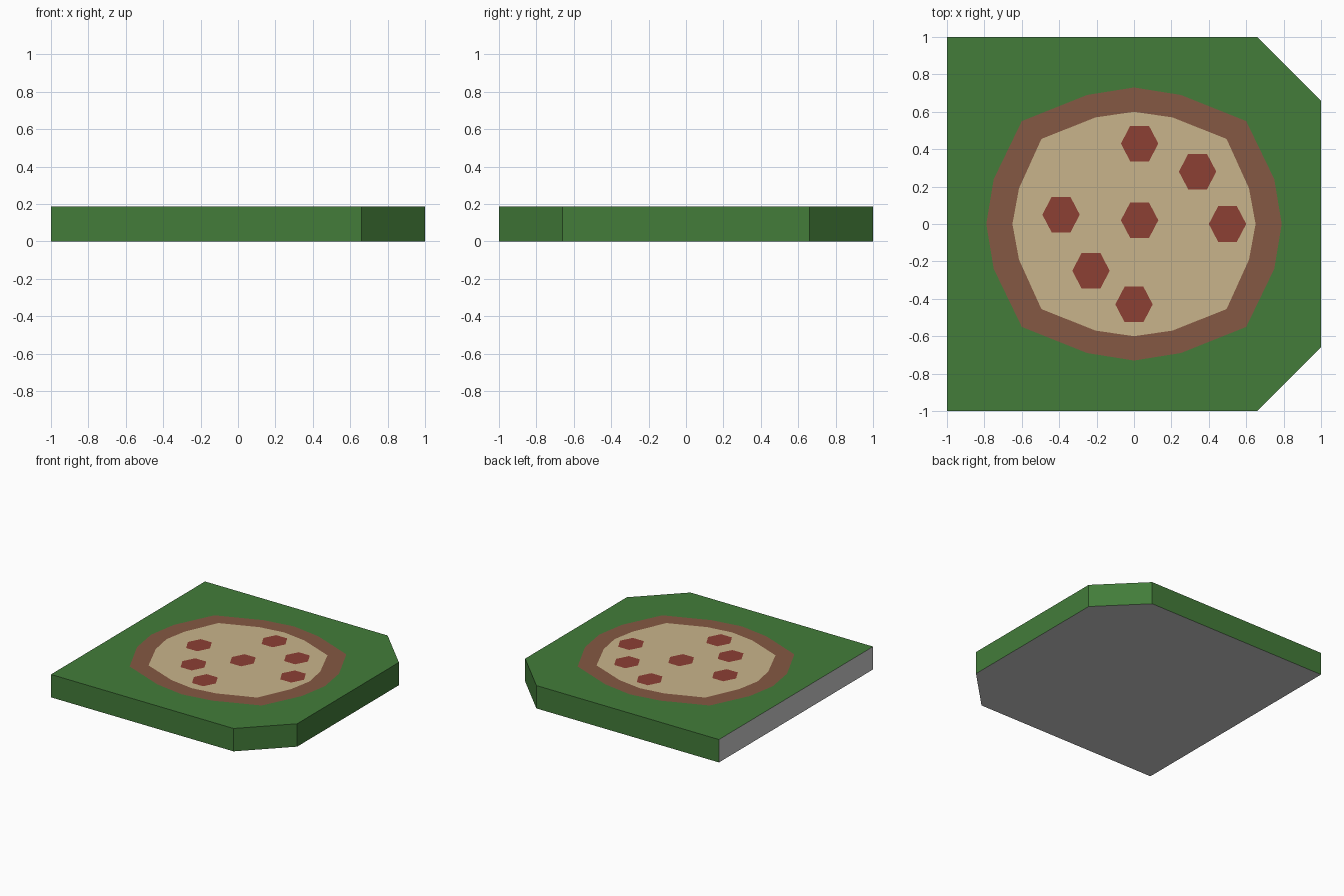
import bpy, bmesh
from math import cos, sin, pi

if "Cube" in bpy.data.objects:
    bpy.data.objects.remove(bpy.data.objects["Cube"])

TOP = 0.188


def material(name, rgb):
    m = bpy.data.materials.new(name)
    m.diffuse_color = (*rgb, 1)
    m.use_nodes = True
    m.node_tree.nodes["Principled BSDF"].inputs["Base Color"].default_value = m.diffuse_color
    return m


green = material("green", (0.056, 0.202, 0.042))
brown = material("crust_brown", (0.235, 0.099, 0.056))
cream = material("cream", (0.584, 0.456, 0.258))
red = material("red", (0.265, 0.05, 0.034))


def add_object(name, bm, *mats):
    mesh = bpy.data.meshes.new(name)
    bm.to_mesh(mesh)
    bm.free()
    for m in mats:
        mesh.materials.append(m)
    ob = bpy.data.objects.new(name, mesh)
    bpy.context.collection.objects.link(ob)
    return ob


def flat_shape(name, outline, z, mat):
    bm = bmesh.new()
    bm.faces.new([bm.verts.new((x, y, z)) for x, y in outline])
    return add_object(name, bm, mat)


def mirror_quarter(q):
    """Quarter outline from +x axis to +y axis, mirrored into a full loop."""
    half = q + [(-x, y) for x, y in q[-2::-1]]
    return half + [(x, -y) for x, y in half[-2:0:-1]]


# Box slab with two clipped corners; bottom and hinge side stay grey
slab = [(-1, -1), (0.66, -1), (1, -0.66), (1, 0.66), (0.66, 1), (-1, 1)]
bm = bmesh.new()
base = bm.faces.new([bm.verts.new((x, y, 0)) for x, y in slab])
ext = bmesh.ops.extrude_face_region(bm, geom=[base], use_keep_orig=True)
bmesh.ops.translate(bm, vec=(0, 0, TOP),
                    verts=[g for g in ext["geom"] if isinstance(g, bmesh.types.BMVert)])
bmesh.ops.recalc_face_normals(bm, faces=bm.faces)
for f in bm.faces:
    f.material_index = 1 if f.normal.z < -0.5 or f.normal.x < -0.5 else 0
add_object("box", bm, green, None)

# Crust and cheese printed on the lid
crust = [(0.79, 0), (0.75, 0.24), (0.60, 0.55), (0.25, 0.69), (0, 0.73)]
cheese = [(0.65, 0), (0.615, 0.19), (0.495, 0.455), (0.205, 0.57), (0, 0.60)]
flat_shape("crust", mirror_quarter(crust), TOP + 0.0008, brown)
flat_shape("cheese", mirror_quarter(cheese), TOP + 0.0016, cream)

# Hexagonal toppings
spots = [(0.5, 0), (0.34, 0.28), (0.03, 0.43), (-0.39, 0.05),
         (-0.23, -0.25), (0, -0.43), (0.03, 0.02)]
for i, (cx, cy) in enumerate(spots):
    hexagon = [(cx + 0.1 * cos(k * pi / 3), cy + 0.11 * sin(k * pi / 3)) for k in range(6)]
    flat_shape(f"topping_{i + 1}", hexagon, TOP + 0.0024, red)
